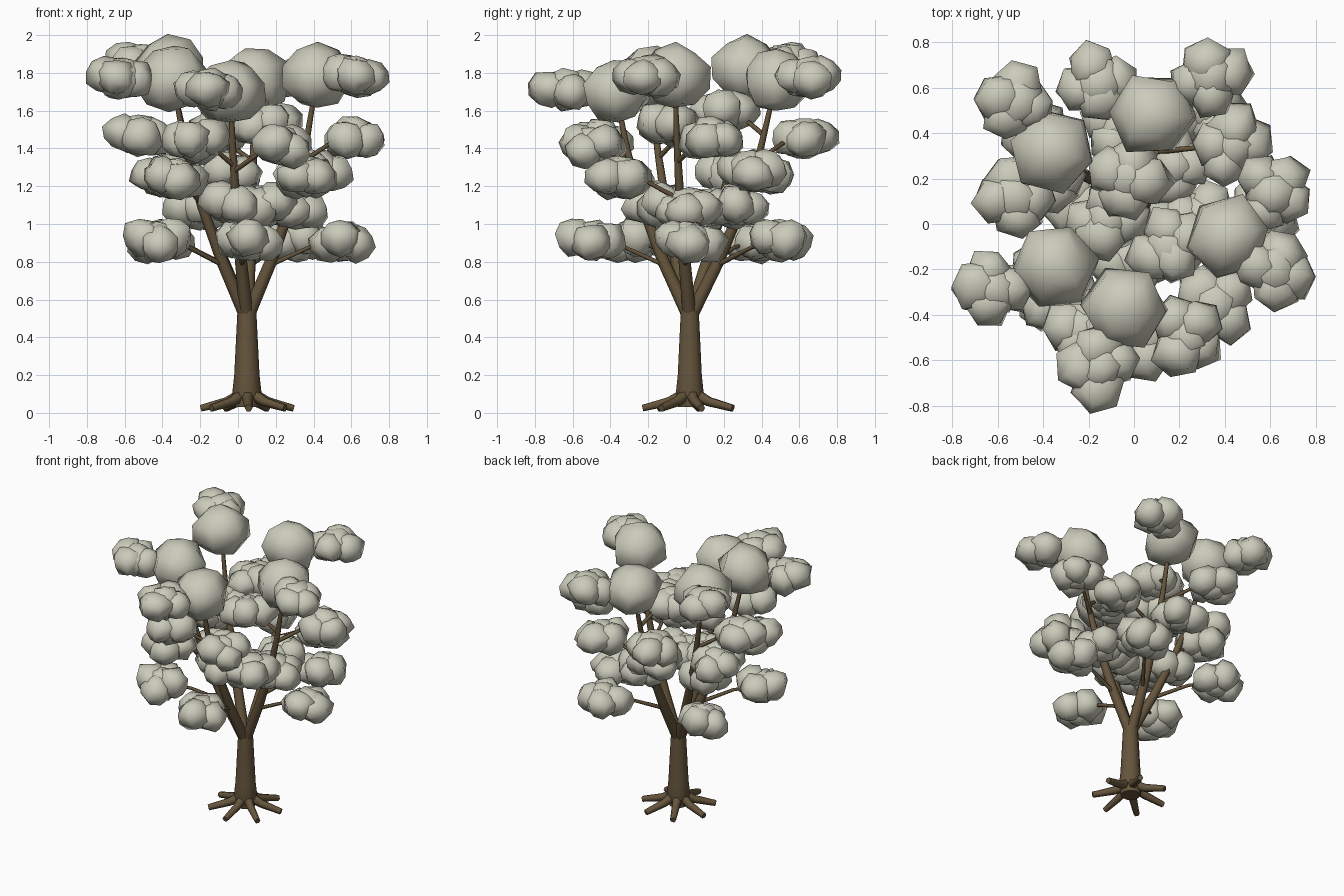
import bpy, bmesh, math, random
from mathutils import Vector, Matrix

if "Cube" in bpy.data.objects:
    bpy.data.objects.remove(bpy.data.objects["Cube"])

random.seed(11)
BASE = Vector((0.047, 0.02, 0.5))


def material(name, color):
    m = bpy.data.materials.new(name)
    m.diffuse_color = (*color, 1)
    m.use_nodes = True
    m.node_tree.nodes["Principled BSDF"].inputs["Base Color"].default_value = m.diffuse_color
    return m


bark = material("bark", (0.13, 0.09, 0.045))
foliage = material("foliage", (0.6, 0.6, 0.5))


def finish(bm, name, mat):
    me = bpy.data.meshes.new(name)
    bm.to_mesh(me)
    bm.free()
    for p in me.polygons:
        p.use_smooth = len(p.vertices) < 5
    ob = bpy.data.objects.new(name, me)
    bpy.context.collection.objects.link(ob)
    me.materials.append(mat)
    return ob


def tube(bm, pts, radii, sides):
    """Tapered tube through the points with flat ends."""
    pts = [Vector(p) for p in pts]
    rings = []
    for i, (p, r) in enumerate(zip(pts, radii)):
        d = (pts[min(i + 1, len(pts) - 1)] - pts[max(i - 1, 0)]).normalized()
        ref = Vector((0, 1, 0)) if abs(d.z) > 0.7 else Vector((0, 0, 1))
        u = d.cross(ref).normalized()
        v = d.cross(u)
        rings.append([bm.verts.new(p + r * (math.cos(a) * u + math.sin(a) * v))
                      for a in (math.tau * k / sides for k in range(sides))])
    for a, b in zip(rings, rings[1:]):
        for k in range(sides):
            j = (k + 1) % sides
            bm.faces.new((a[k], a[j], b[j], b[k]))
    bm.faces.new(rings[0][::-1])
    bm.faces.new(rings[-1])
    bmesh.ops.recalc_face_normals(bm, faces=bm.faces)


def blob(bm, c, r, h, jitter):
    """Coarse, uneven leaf ball."""
    m = (Matrix.Translation(c) @ Matrix.Diagonal((r, r, h, 1))
         @ Matrix.Rotation(random.uniform(0, 6.28), 4, 'Z')
         @ Matrix.Rotation(random.uniform(-0.3, 0.3), 4, 'X'))
    res = bmesh.ops.create_uvsphere(bm, u_segments=6, v_segments=5, radius=1, matrix=m)
    for v in res["verts"]:
        v.co = c + (v.co - c) * random.uniform(1.02 - jitter, 1.02 + jitter)


# trunk
bm = bmesh.new()
tube(bm, [(0.047, 0.02, z) for z in (0.03, 0.1, 0.2, 0.38, 0.54)],
     [0.065, 0.078, 0.067, 0.058, 0.05], 10)
finish(bm, "trunk", bark)

# roots
bm = bmesh.new()
for i in range(7):
    a = math.tau * i / 7 + 0.25
    d = Vector((math.cos(a), math.sin(a), 0))
    o = Vector((0.05, 0.02, 0))
    tube(bm, [o + d * 0.03 + Vector((0, 0, 0.1)), o + d * 0.11 + Vector((0, 0, 0.06)),
              o + d * 0.25 + Vector((0, 0, 0.025))], [0.034, 0.027, 0.02], 6)
finish(bm, "roots", bark)

# main limbs: tip positions, which also carry the large crowns
tips = [Vector(t) for t in ((0.42, -0.06, 1.78), (-0.35, -0.19, 1.77), (-0.04, -0.37, 1.7),
                            (-0.36, 0.32, 1.82), (0.09, 0.48, 1.76))]


def limb_point(tip, z):
    t = max(0.0, (z - BASE.z) / (tip.z - BASE.z))
    out = Vector((tip.x - BASE.x, tip.y - BASE.y, 0)).normalized()
    return BASE.lerp(tip, t) + out * 0.06 * math.sin(math.pi * min(t, 1))


bm = bmesh.new()
for t in tips:
    zs = [0.5, 0.8, 1.1, 1.4, t.z]
    tube(bm, [limb_point(t, z) for z in zs], [0.036, 0.032, 0.025, 0.018, 0.01], 8)
finish(bm, "limbs", bark)

# large crown at the end of each limb
bm = bmesh.new()
for t in tips:
    blob(bm, t, 0.19, 0.17, 0.08)
finish(bm, "crown_tops", foliage)

# leaf clusters in tiers: centre positions
clusters = [
    (0.05, -0.5, 0.91), (0.55, 0.02, 0.91), (-0.42, -0.27, 0.91), (0.32, 0.5, 0.91), (-0.4, 0.38, 0.91),
    (-0.02, -0.15, 1.11), (0.3, 0.02, 1.08), (0.17, 0.26, 1.1), (-0.22, 0.1, 1.08), (0.13, -0.08, 1.1),
    (-0.34, -0.33, 1.24), (0.36, -0.36, 1.26), (0.43, 0.35, 1.28), (-0.05, 0.42, 1.27), (-0.4, 0.22, 1.26),
    (-0.53, 0.12, 1.47), (-0.23, -0.46, 1.44), (0.23, -0.49, 1.41), (0.61, 0.14, 1.46), (-0.16, 0.62, 1.46),
    (-0.02, 0.2, 1.6), (0.15, -0.1, 1.53), (-0.12, 0.02, 1.48),
    (-0.15, -0.63, 1.71), (-0.62, -0.29, 1.77), (0.62, -0.2, 1.79), (0.34, 0.65, 1.78), (-0.52, 0.54, 1.85)]

leaves, twigs = bmesh.new(), bmesh.new()
for c in map(Vector, clusters):
    # twig from the nearest limb
    start = min((limb_point(t, c.z - 0.13) for t in tips), key=lambda p: (p - c).length)
    mid = start.lerp(c, 0.55) + Vector((0, 0, 0.025))
    tube(twigs, [start, mid, c], [0.014, 0.011, 0.007], 6)
    # one ball in the middle with four around it
    blob(leaves, c, 0.12, 0.11, 0.1)
    a0 = random.uniform(0, 6.28)
    for k in range(4):
        a = a0 + math.tau * k / 4 + random.uniform(-0.3, 0.3)
        d = random.uniform(0.065, 0.09)
        off = Vector((math.cos(a) * d, math.sin(a) * d, random.uniform(-0.02, 0.02)))
        blob(leaves, c + off, random.uniform(0.105, 0.12), random.uniform(0.09, 0.105), 0.12)
finish(twigs, "twigs", bark)
finish(leaves, "leaf_clusters", foliage)
